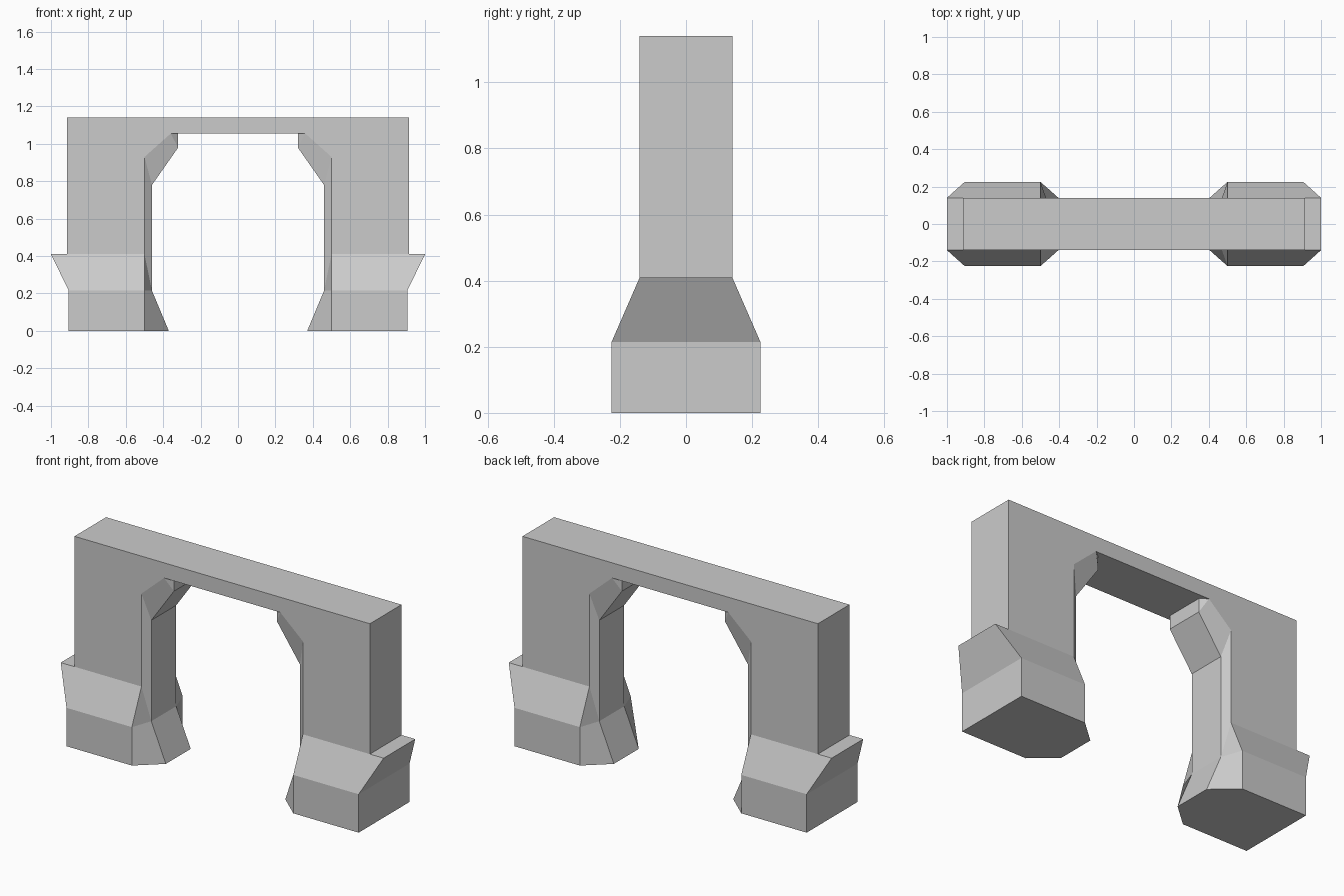
import bpy, bmesh

cube = bpy.data.objects.get("Cube")
if cube:
    bpy.data.objects.remove(cube, do_unlink=True)

# Stone material
stone = bpy.data.materials.new("grey_stone")
stone.use_nodes = True
grey = (0.6, 0.6, 0.6, 1.0)
stone.diffuse_color = grey
stone.node_tree.nodes["Principled BSDF"].inputs["Base Color"].default_value = grey

HALF, FOOT, CORE = 0.14, 0.225, 0.11       # half depths: wall, foot, inner strip
SIDE, TOP, CEILING, LEDGE = 0.915, 1.14, 1.055, 0.41

bm = bmesh.new()
cache = {}


def vert(p):
    key = tuple(round(c, 4) for c in p)
    if key not in cache:
        cache[key] = bm.verts.new(key)
    return cache[key]


def face(points):
    vs = list(dict.fromkeys(vert(p) for p in points))
    if len(vs) > 2 and not bm.faces.get(vs):
        bm.faces.new(vs)


# Section levels from the ground up: outer, shoulder, edge and inner corner
foot_corner = (0.905, FOOT, 0.215)
foot_edge = (0.5, FOOT, 0.215)
jamb_low = (0.46, CORE, 0.215)
shoulder = (SIDE, HALF, LEDGE)
wall_edge = (0.5, HALF, LEDGE)
haunch = (SIDE, HALF, CEILING)
haunch_edge = (0.36, HALF, CEILING)
levels = [
    [(0.905, FOOT, 0), (0.905, FOOT, 0), (0.5, FOOT, 0), (0.37, CORE, 0)],
    [foot_corner, foot_corner, foot_edge, jamb_low],
    [(1.0, HALF, LEDGE), shoulder, wall_edge, jamb_low],
    [shoulder, shoulder, wall_edge, jamb_low],
    [(SIDE, HALF, 0.93), (SIDE, HALF, 0.93), (0.5, HALF, 0.93), (0.46, CORE, 0.78)],
    [haunch, haunch, haunch_edge, (0.32, CORE, 0.98)],
    [haunch, haunch, haunch_edge, (0.32, CORE, CEILING)],
    [(SIDE, HALF, TOP), (SIDE, HALF, TOP), (0, HALF, CEILING), (0, CORE, CEILING)],
]

for side in (1, -1):
    # Full rings: back half, then the front half in reverse
    rings = []
    for level in levels:
        back = [(side * x, y, z) for x, y, z in level]
        rings.append(back + [(x, -y, z) for x, y, z in reversed(back)])
    # Sole, then the walls between levels
    face(rings[0])
    for low, high in zip(rings, rings[1:]):
        for i in range(len(low)):
            j = (i + 1) % len(low)
            face([low[i], low[j], high[j], high[i]])
    # Lintel faces and top
    for y in (HALF, -HALF):
        face([(side * SIDE, y, TOP), (0, y, CEILING), (0, y, TOP)])
    face([(side * SIDE, HALF, TOP), (0, HALF, TOP),
          (0, -HALF, TOP), (side * SIDE, -HALF, TOP)])

bmesh.ops.recalc_face_normals(bm, faces=bm.faces)
bmesh.ops.dissolve_limit(bm, angle_limit=0.01, verts=bm.verts, edges=bm.edges)
mesh = bpy.data.meshes.new("archway")
bm.to_mesh(mesh)
bm.free()
mesh.materials.append(stone)
archway = bpy.data.objects.new("archway", mesh)
bpy.context.collection.objects.link(archway)
